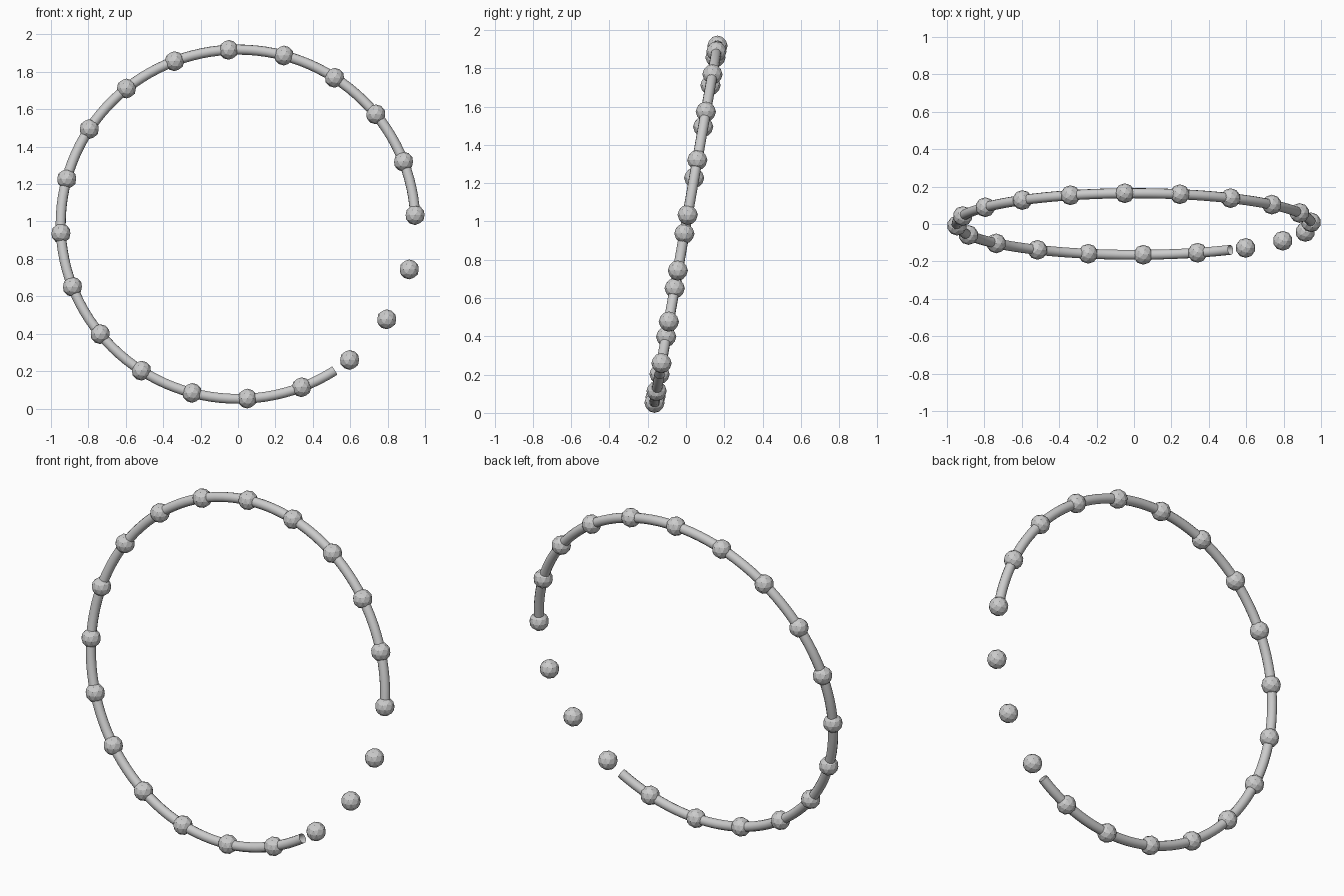
import bpy
from math import radians, sin, cos

if "Cube" in bpy.data.objects:
    bpy.data.objects.remove(bpy.data.objects["Cube"])

R, BEAD_R, TUBE_R = 0.948, 0.053, 0.027
TILT, START = radians(10), 3
CZ = BEAD_R + R * sin(radians(87)) * cos(TILT)


def ring_point(deg):
    """Point on the ring, which leans back about the x axis."""
    a = radians(deg)
    return (R * cos(a), R * sin(a) * sin(TILT), CZ + R * sin(a) * cos(TILT))


# Open tube arc running through most of the beads
curve = bpy.data.curves.new("ring_tube", "CURVE")
curve.dimensions = "3D"
curve.bevel_depth = TUBE_R
curve.bevel_resolution = 4
curve.use_fill_caps = False
steps = 100
spline = curve.splines.new("POLY")
spline.points.add(steps)
for i, p in enumerate(spline.points):
    p.co = (*ring_point(START + 300 * i / steps), 1)
spline.use_smooth = True
tube = bpy.data.objects.new("ring_tube", curve)
bpy.context.collection.objects.link(tube)

# Faceted beads evenly spaced around the full circle
for i in range(20):
    bpy.ops.mesh.primitive_ico_sphere_add(
        subdivisions=2, radius=BEAD_R, location=ring_point(START + 18 * i))
    bpy.context.object.name = f"bead_{i + 1}"
